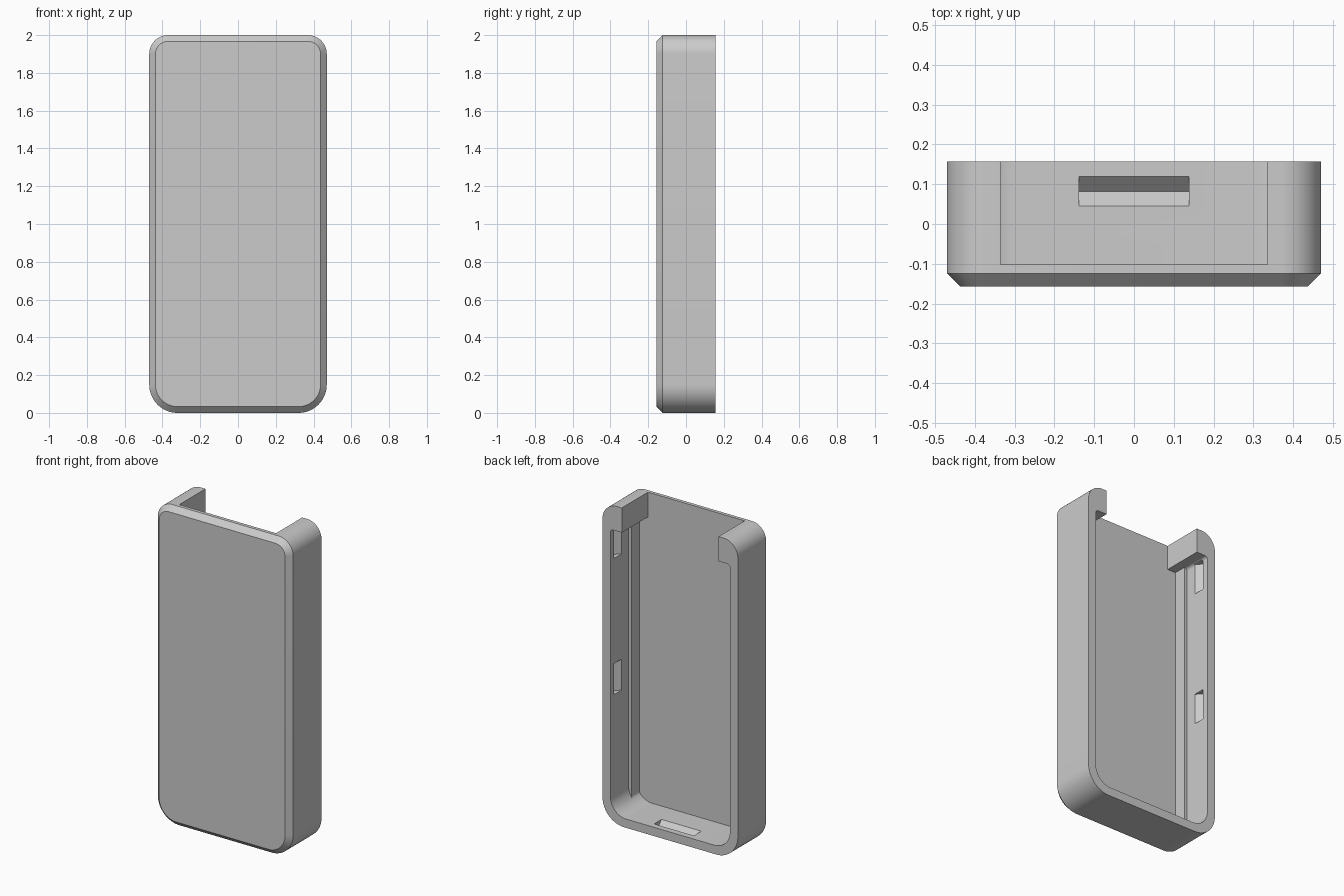
import bpy, bmesh, math
from mathutils import Vector

if "Cube" in bpy.data.objects:
    bpy.data.objects.remove(bpy.data.objects["Cube"], do_unlink=True)

grey = bpy.data.materials.new("case_grey")
grey.use_nodes = True
grey.diffuse_color = (0.6, 0.6, 0.6, 1)
grey.node_tree.nodes["Principled BSDF"].inputs["Base Color"].default_value = (0.6, 0.6, 0.6, 1)


def outline(half, low, high, r_low, r_high, steps=16):
    """Rounded rectangle in x and z with its own radius at the bottom and top."""
    corners = [(half, high, r_high, 1, 1), (-half, high, r_high, -1, 1),
               (-half, low, r_low, -1, -1), (half, low, r_low, 1, -1)]
    pts = []
    for q, (x, z, r, sx, sz) in enumerate(corners):
        for i in range(steps + 1):
            a = math.pi / 2 * (q + i / steps)
            pts.append((x - sx * r + r * math.cos(a), z - sz * r + r * math.sin(a)))
    return pts


def at_depth(pts, y):
    return [Vector((x, y, z)) for x, z in pts]


def loft(name, rings):
    """Closed solid through matching rings of points."""
    bm = bmesh.new()
    loops = [[bm.verts.new(p) for p in ring] for ring in rings]
    for a, b in zip(loops, loops[1:]):
        for i in range(len(a)):
            j = (i + 1) % len(a)
            bm.faces.new((a[i], a[j], b[j], b[i]))
    bm.faces.new(loops[0])
    bm.faces.new(loops[-1])
    bmesh.ops.recalc_face_normals(bm, faces=bm.faces)
    mesh = bpy.data.meshes.new(name)
    bm.to_mesh(mesh)
    bm.free()
    mesh.materials.append(grey)
    obj = bpy.data.objects.new(name, mesh)
    bpy.context.collection.objects.link(obj)
    return obj


def diamond(name, centre, half_length, side):
    """Diamond bar that cuts a V groove; side is the direction into the wall."""
    r = 0.037
    c, s, y = Vector(centre), Vector(side), Vector((0, 1, 0))
    along = s.cross(y) * half_length
    ring = [c + s * r, c + y * r, c - s * r, c - y * r]
    return loft(name, [[p - along for p in ring], [p + along for p in ring]])


FRONT, BACK, FLOOR, LEDGE = -0.157, 0.157, -0.102, -0.023
BEVEL = 0.033

# Shell with a chamfered front edge
outer = outline(0.47, 0, 2, 0.15, 0.10)
inset = outline(0.47 - BEVEL, BEVEL, 2 - BEVEL, 0.15 - BEVEL, 0.10 - BEVEL)
case = loft("case_shell", [at_depth(inset, FRONT), at_depth(outer, FRONT + BEVEL),
                           at_depth(outer, BACK)])

# Cavity, narrower near the floor so that a ledge runs along both sides
wide = outline(0.415, 0.055, 1.845, 0.11, 0.02)
narrow = [(max(-0.394, min(0.394, x)), z) for x, z in wide]
cutters = [loft("cavity_cutter", [at_depth(wide, LEDGE), at_depth(wide, 0.3)]),
           loft("floor_cutter", [at_depth(narrow, FLOOR), at_depth(narrow, 0.25)])]

# Opening through the top wall
notch = [(-0.336, 1.7), (0.336, 1.7), (0.336, 2.1), (-0.336, 2.1)]
cutters.append(loft("notch_cutter", [at_depth(notch, FLOOR), at_depth(notch, 0.35)]))

# Snap grooves in the bottom wall and the two side walls
cutters.append(diamond("bottom_groove", (0, 0.082, 0.055), 0.138, (0, 0, -1)))
for side in (-1, 1):
    for z in (0.89, 1.745):
        cutters.append(diamond("side_groove", (side * 0.415, 0.082, z), 0.097, (side, 0, 0)))

bpy.ops.object.select_all(action="DESELECT")
case.select_set(True)
bpy.context.view_layer.objects.active = case
for cutter in cutters:
    cutter.hide_render = True
    mod = case.modifiers.new(cutter.name, "BOOLEAN")
    mod.operation = "DIFFERENCE"
    mod.solver = "EXACT"
    mod.object = cutter
    bpy.ops.object.modifier_apply(modifier=mod.name)
    bpy.data.objects.remove(cutter, do_unlink=True)

bpy.ops.object.shade_smooth_by_angle(angle=math.radians(30))
